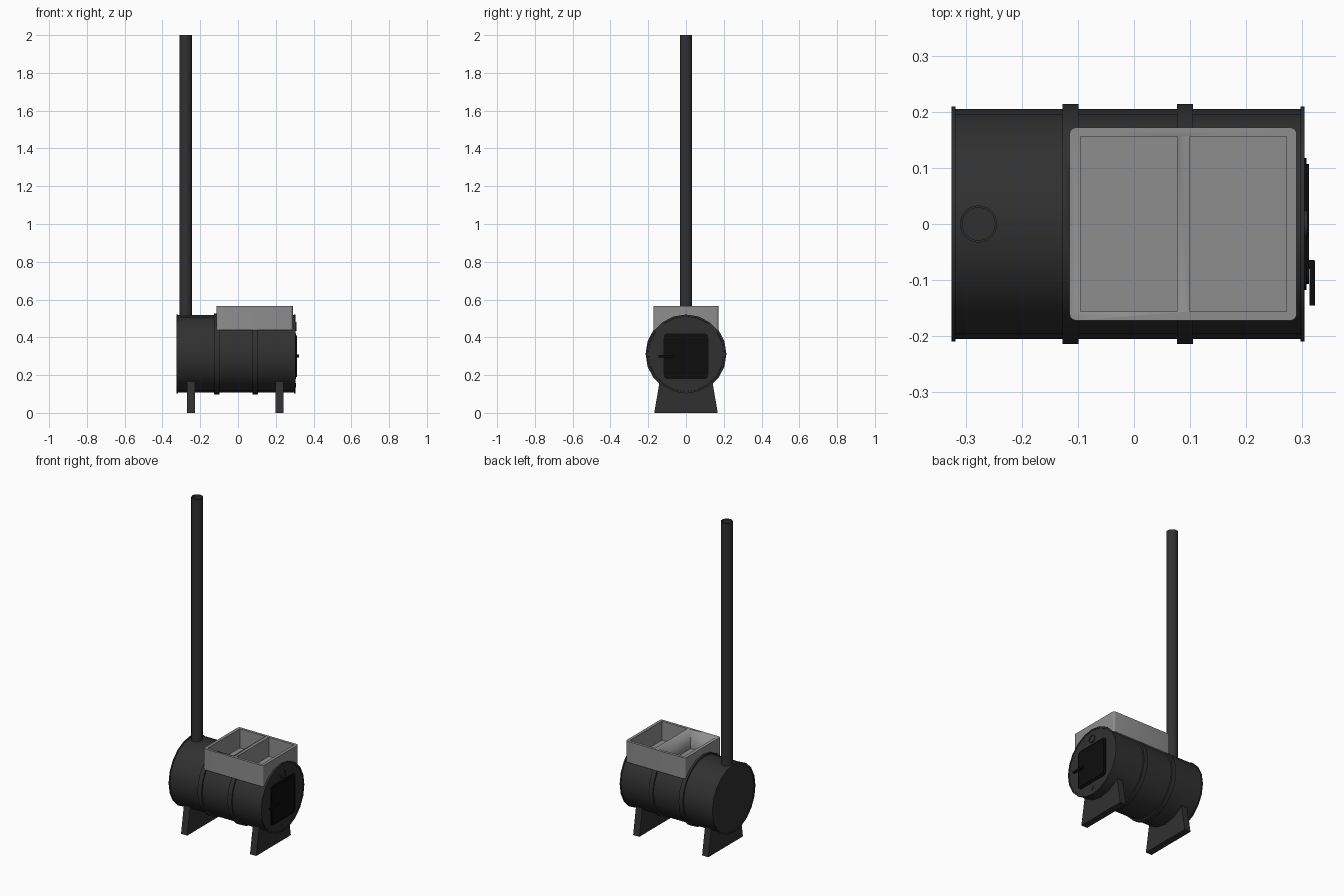
import bpy, bmesh, math
from mathutils import Vector

if "Cube" in bpy.data.objects:
    bpy.data.objects.remove(bpy.data.objects["Cube"])


def material(name, v):
    m = bpy.data.materials.new(name)
    m.diffuse_color = (v, v, v, 1)
    m.use_nodes = True
    m.node_tree.nodes["Principled BSDF"].inputs["Base Color"].default_value = m.diffuse_color
    return m


IRON = material("dark_iron", 0.03)
STEEL = material("grey_steel", 0.27)
BLACK = material("soot_black", 0.004)


def finish(name, bm, mat, smooth=True):
    bmesh.ops.recalc_face_normals(bm, faces=bm.faces)
    me = bpy.data.meshes.new(name)
    bm.to_mesh(me)
    bm.free()
    ob = bpy.data.objects.new(name, me)
    bpy.context.collection.objects.link(ob)
    if mat:
        me.materials.append(mat)
    if smooth:
        bpy.ops.object.select_all(action='DESELECT')
        bpy.context.view_layer.objects.active = ob
        ob.select_set(True)
        bpy.ops.object.shade_smooth_by_angle(angle=math.radians(30))
    return ob


def lathe(name, profile, axis, centre, sides, mat):
    """Revolve (position, radius) pairs about the x or z axis, capping both ends."""
    bm = bmesh.new()
    rings = []
    for t, r in profile:
        ring = []
        for i in range(sides):
            a = 2 * math.pi * i / sides
            u, v = r * math.cos(a), r * math.sin(a)
            p = (t, u, v) if axis == 'x' else (u, v, t)
            ring.append(bm.verts.new(Vector(p) + Vector(centre)))
        rings.append(ring)
    for a, b in zip(rings, rings[1:]):
        for i in range(sides):
            j = (i + 1) % sides
            bm.faces.new((a[i], a[j], b[j], b[i]))
    bm.faces.new(rings[0])
    bm.faces.new(rings[-1])
    return finish(name, bm, mat)


def box(name, lo, hi, mat, radius=0, axis=2):
    """Box between two corners; edges parallel to axis are rounded."""
    bm = bmesh.new()
    bmesh.ops.create_cube(bm, size=1)
    for v in bm.verts:
        v.co = [lo[k] + (v.co[k] + 0.5) * (hi[k] - lo[k]) for k in range(3)]
    if radius:
        edges = [e for e in bm.edges
                 if abs((e.verts[0].co - e.verts[1].co)[axis]) > 1e-6]
        bmesh.ops.bevel(bm, geom=edges, offset=radius, segments=4,
                        profile=0.5, affect='EDGES')
    return finish(name, bm, mat)


def cut(target, cutter):
    cutter.hide_render = True
    mod = target.modifiers.new("cut", 'BOOLEAN')
    mod.operation = 'DIFFERENCE'
    mod.solver = 'EXACT'
    mod.object = cutter
    bpy.ops.object.select_all(action='DESELECT')
    bpy.context.view_layer.objects.active = target
    target.select_set(True)
    # keep the smoothing modifier last
    bpy.ops.object.modifier_move_to_index(modifier="cut", index=0)
    bpy.ops.object.modifier_apply(modifier="cut")
    bpy.data.objects.remove(cutter)


# Drum with end rims and two raised hoops
R = 0.205
drum_profile = [(-0.321, 0.199), (-0.325, 0.2), (-0.325, 0.209), (-0.318, 0.209), (-0.318, R)]
for x in (-0.113, 0.091):
    drum_profile += [(x - 0.014, R), (x - 0.014, 0.214), (x + 0.014, 0.214), (x + 0.014, R)]
drum_profile += [(0.297, R), (0.297, 0.209), (0.304, 0.209), (0.304, 0.2), (0.302, 0.199)]
drum = lathe("drum", drum_profile, 'x', (0, 0, 0.312), 20, IRON)
cut(drum, box("drum_cutter", (-0.11, -0.168, 0.445), (0.285, 0.168, 0.7), None))

# Two-well tray let into the top of the drum
tray = box("tray", (-0.115, -0.172, 0.438), (0.29, 0.172, 0.567), STEEL, 0.012)
for x0, x1 in ((-0.095, 0.077), (0.1, 0.272)):
    cut(tray, box("well_cutter", (x0, -0.156, 0.45), (x1, 0.156, 0.7), None))

# Open-topped flue pipe
lathe("flue_pipe", [(0.48, 0.033), (2.0, 0.033), (2.0, 0.029), (0.53, 0.029)],
      'z', (-0.277, 0, 0), 32, IRON)

# Tapered cradle feet
for name, x0 in (("rear_foot", -0.269), ("front_foot", 0.199)):
    bm = bmesh.new()
    outline = [(-0.168, 0), (0.168, 0), (0.14, 0.165), (-0.14, 0.165)]
    face = bm.faces.new([bm.verts.new((x0, y, z)) for y, z in outline])
    ext = bmesh.ops.extrude_face_region(bm, geom=[face])
    bmesh.ops.translate(bm, vec=(0.042, 0, 0),
                        verts=[g for g in ext["geom"] if isinstance(g, bmesh.types.BMVert)])
    bm.faces.ensure_lookup_table()
    finish(name, bm, IRON, False)

# Door, its raised panel and the latch handle
box("door_frame", (0.299, -0.118, 0.179), (0.307, 0.118, 0.421), BLACK, 0.022, 0)
box("door_panel", (0.305, -0.107, 0.19), (0.312, 0.107, 0.41), BLACK, 0.018, 0)
box("latch_block", (0.31, -0.08, 0.292), (0.322, -0.064, 0.308), BLACK)
box("latch_bar", (0.313, -0.145, 0.294), (0.323, -0.066, 0.306), BLACK)

# Vent discs above and below the door
lathe("upper_vent", [(0.299, 0.024), (0.309, 0.024), (0.309, 0.018), (0.306, 0.018)],
      'x', (0, 0, 0.457), 24, IRON)
lathe("lower_vent", [(0.299, 0.011), (0.306, 0.011)], 'x', (0, 0, 0.146), 16, IRON)
